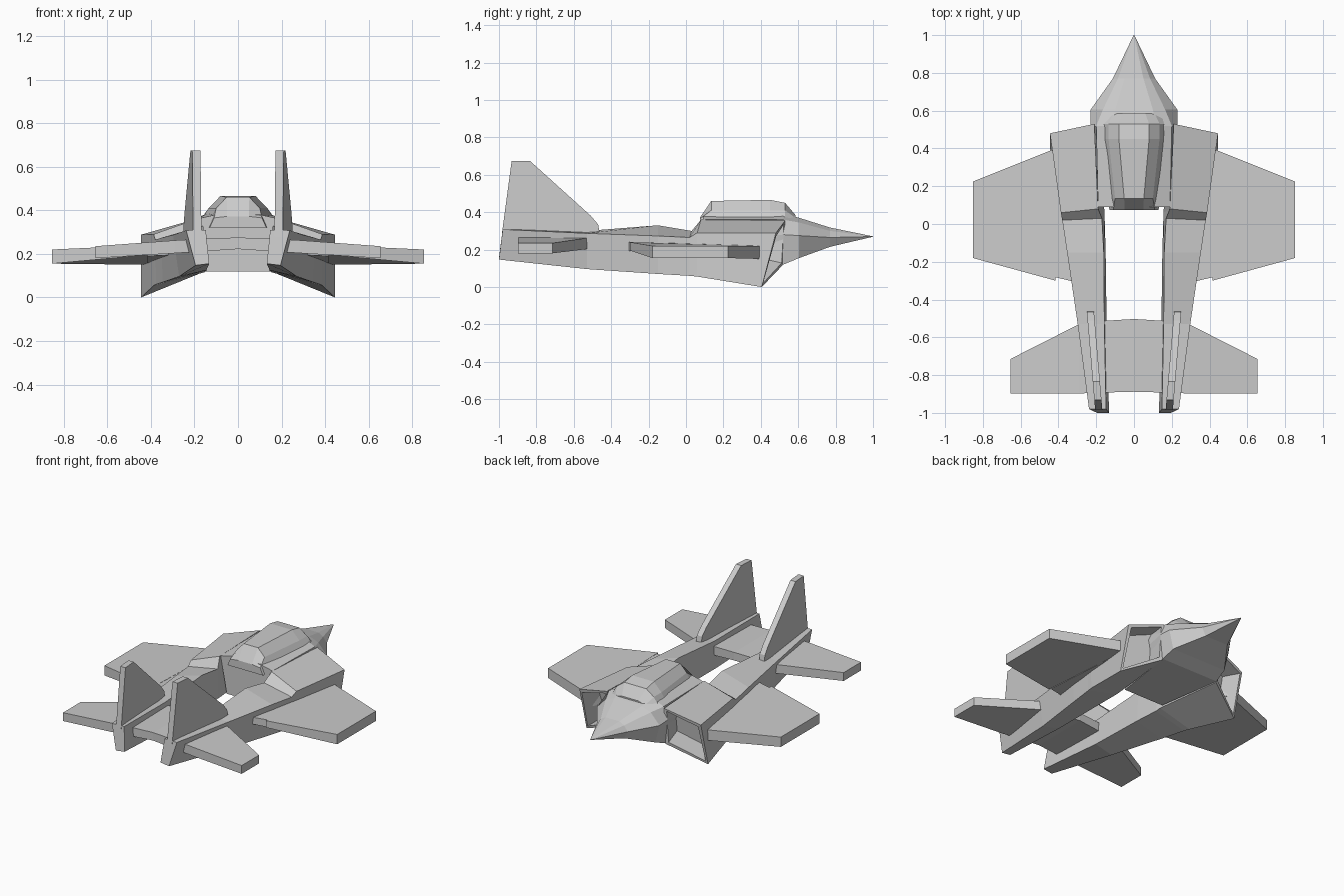
import bpy, bmesh

if "Cube" in bpy.data.objects:
    bpy.data.objects.remove(bpy.data.objects["Cube"])


def loft(name, rings, mirror=False, intake=False):
    """Skin a row of equal-length point rings and cap both ends."""
    bm = bmesh.new()
    rows = [[bm.verts.new(p) for p in r] for r in rings]
    n = len(rows[0])
    for a, b in zip(rows, rows[1:]):
        for i in range(n):
            j = (i + 1) % n
            bm.faces.new((a[i], a[j], b[j], b[i]))
    first = bm.faces.new(rows[0])
    bm.faces.new(rows[-1])
    bmesh.ops.recalc_face_normals(bm, faces=bm.faces)
    if intake:  # hollow out the first cap behind a thin lip
        bm.normal_update()
        bmesh.ops.inset_individual(bm, faces=[first], thickness=0.025)
        bmesh.ops.inset_individual(bm, faces=[first], thickness=0.015, depth=-0.12)
    me = bpy.data.meshes.new(name)
    bm.to_mesh(me)
    bm.free()
    ob = bpy.data.objects.new(name, me)
    bpy.context.collection.objects.link(ob)
    if mirror:
        ob.modifiers.new("Mirror", 'MIRROR').use_mirror_merge = False
    return ob


def section(y, half):
    """Symmetric cross-section from right-hand (x, z) points."""
    return [(x, y, z) for x, z in half] + [(-x, y, z) for x, z in reversed(half)]


def blade(x, y0, y1, front_z, rear_z):
    """Wing cross-section at station x; z pairs are (bottom, top)."""
    return [(x, y0, front_z[0]), (x, y0, front_z[1]),
            (x, y1, rear_z[1]), (x, y1, rear_z[0])]


# Central fuselage and nose
loft("fuselage_nose", [
    section(0.09, [(.10, .38), (.19, .36), (.17, .25), (.145, .12)]),
    section(0.52, [(.12, .395), (.20, .36), (.23, .28), (.21, .12)]),
    section(0.605, [(.10, .37), (.165, .345), (.23, .275), (.20, .155)]),
    section(0.77, [(.05, .318), (.085, .30), (.112, .265), (.085, .215)]),
    section(1.0, [(.001, .271), (.002, .2705), (.002, .27), (.001, .269)]),
])

# Canopy
loft("canopy", [
    section(0.075, [(.05, .372), (.11, .365), (.13, .32)]),
    section(0.135, [(.052, .46), (.10, .41), (.14, .33)]),
    section(0.45, [(.08, .466), (.135, .41), (.185, .33)]),
    section(0.53, [(.08, .45), (.135, .41), (.19, .33)]),
    section(0.585, [(.06, .385), (.11, .37), (.165, .33)]),
])

# Side bodies: intake at the front, tapering into tail booms
loft("intake_boom", [
    [(.21, .53, .355), (.445, .48, .288), (.445, .405, 0), (.21, .515, .115)],
    [(.19, .08, .36), (.387, .06, .29), (.385, .06, .056), (.155, .06, .118)],
    [(.17, .03, .30), (.38, .02, .265), (.376, .02, .06), (.155, .02, .115)],
    [(.16, -.15, .33), (.354, -.15, .273), (.345, -.15, .07), (.15, -.15, .12)],
    [(.157, -.53, .30), (.298, -.53, .287), (.27, -.53, .096), (.145, -.53, .125)],
    [(.148, -.98, .31), (.238, -.98, .308), (.195, -1, .147), (.132, -1, .155)],
], mirror=True, intake=True)

# Main wings
loft("main_wing", [
    blade(.415, .40, .40 - .70, (.15, .22), (.195, .24)),
    blade(.853, .225, -.18, (.155, .22), (.155, .22)),
], mirror=True)
loft("wing_root", [
    blade(.30, .20, -.31, (.16, .23), (.195, .24)),
    blade(.415, .40, -.282, (.15, .22), (.19, .238)),
], mirror=True)

# One-piece tailplane bridging both booms
stations = [(0, -.503, -.888, .222, .275), (.15, -.512, -.892, .212, .27),
            (.29, -.53, -.897, .203, .262), (.655, -.715, -.897, .18, .235)]
rings = [blade(s * x, a, b, (lo, hi), (lo, hi))
         for s, row in ((-1, stations[:0:-1]), (1, stations))
         for x, a, b, lo, hi in row]
loft("tailplane", rings)

# Fins, toed to follow the boom taper
outline = [(-.985, .28), (-.932, .675), (-.835, .675), (-.51, .382), (-.47, .335), (-.46, .28)]
fin = []
for side in (-1, 1):
    fin.append([(.187 + (y + .98) * .085 + side * .019, y, z) for y, z in outline])
loft("tail_fin", fin, mirror=True)
